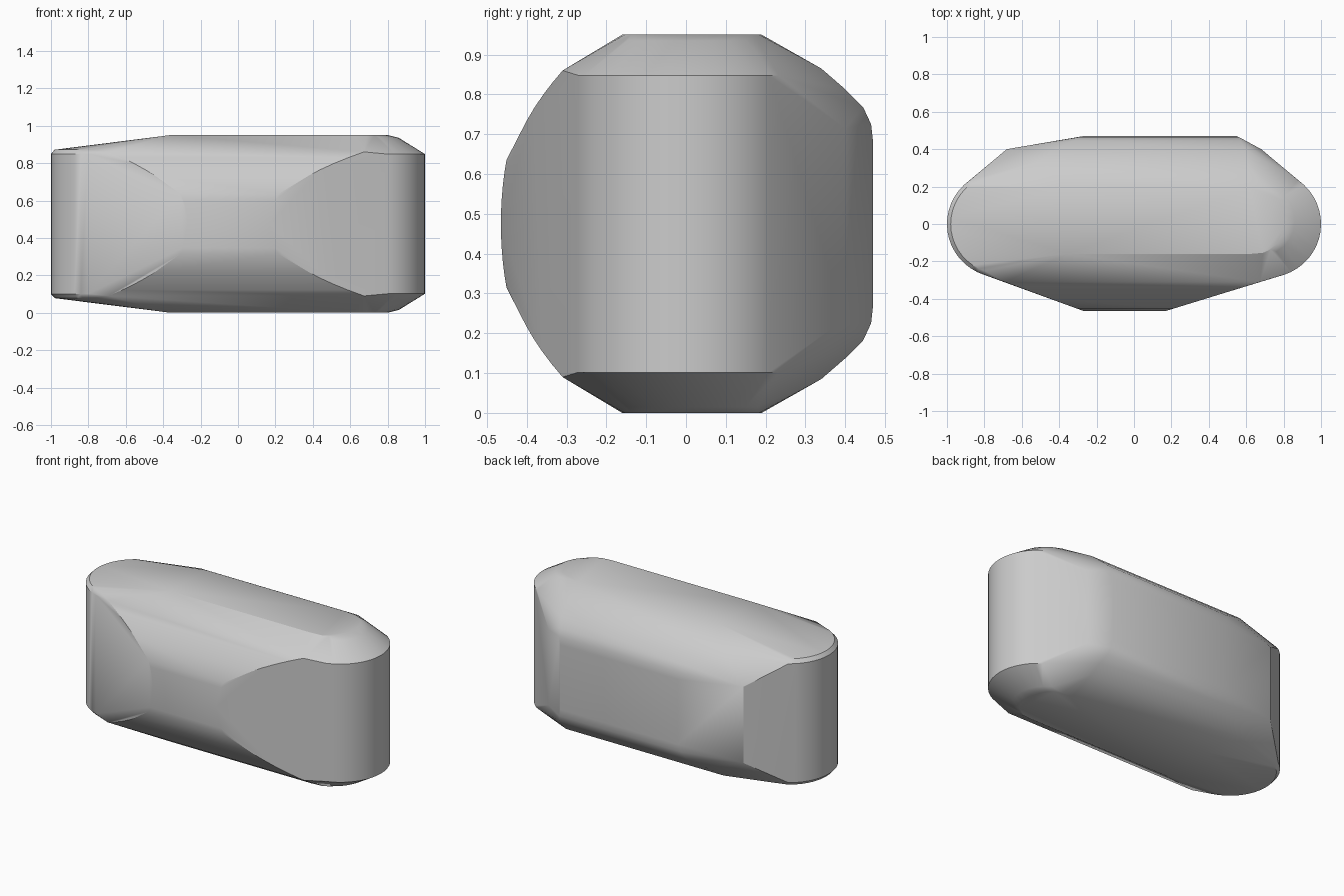
import bpy
import bmesh
from math import sin, cos, radians, pi

cube = bpy.data.objects.get("Cube")
if cube:
    bpy.data.objects.remove(cube, do_unlink=True)

MID = 0.475            # height of the plane of symmetry
points = []


def add(x, y, half):
    """Add a point and its mirror image above and below the middle."""
    points.extend([(x, y, MID + half), (x, y, MID - half)])


def end_arc(side, inset, half, count=16):
    """Rounded end outline at one height."""
    for i in range(count + 1):
        a = radians(-72 + 127 * i / count)
        add(side * (0.715 + (0.285 - inset) * cos(a)),
            (0.285 - inset) * sin(a), half)


# rounded ends
end_arc(1, 0, 0.373)
end_arc(-1, 0, 0.375)
end_arc(-1, 0.02, 0.397)

# flat top and bottom, rounded at one end
for y in (-0.16, 0.19):
    add(-0.36, y, 0.475)
for i in range(13):
    a = -pi / 2 + pi * i / 12
    x, y = 0.62 + 0.18 * cos(a) ** 0.7 if 0 < i < 12 else 0.62, 0.015 + 0.175 * sin(a)
    add(x, y, 0.475)
    add(x + 0.06 * max(cos(a), 0), y * 1.08, 0.46)

# bowed front, narrowing towards its most forward line
for i in range(13):
    t = i / 12
    half = 0.385 * t
    y = -0.465 + 0.155 * (1 - (1 - t * t) ** 0.5) if t < 0.5 else -0.465 + 0.155 * t ** 2.2
    add(-0.27 - (y + 0.465) * 2.72, y, half)
    add(0.17 + (y + 0.465) * 3.25, y, half)

# flat back with softened upper and lower edges
for x_left, x_right, y, half in (
        (-0.27, 0.55, 0.47, 0.205), (-0.29, 0.56, 0.465, 0.25),
        (-0.32, 0.57, 0.445, 0.293), (-0.42, 0.59, 0.40, 0.338),
        (-0.50, 0.60, 0.34, 0.39)):
    add(x_left, y, half)
    add(x_right, y, half)
add(-0.68, 0.40, 0.24)
add(0.68, 0.40, 0.24)

# wrap the outlines in one closed shell
bm = bmesh.new()
for p in points:
    bm.verts.new(p)
bmesh.ops.remove_doubles(bm, verts=bm.verts, dist=0.002)
bmesh.ops.convex_hull(bm, input=bm.verts)
bmesh.ops.delete(bm, geom=[v for v in bm.verts if not v.link_faces], context='VERTS')
bmesh.ops.dissolve_limit(bm, angle_limit=radians(1), verts=bm.verts, edges=bm.edges)
bmesh.ops.recalc_face_normals(bm, faces=bm.faces)

mesh = bpy.data.meshes.new("rounded_block")
bm.to_mesh(mesh)
bm.free()
block = bpy.data.objects.new("rounded_block", mesh)
bpy.context.collection.objects.link(block)

# single grey material
grey = bpy.data.materials.new("plain_grey")
grey.use_nodes = True
colour = (0.6, 0.6, 0.6, 1)
grey.diffuse_color = colour
grey.node_tree.nodes["Principled BSDF"].inputs["Base Color"].default_value = colour
mesh.materials.append(grey)

bpy.context.view_layer.objects.active = block
block.select_set(True)
bpy.ops.object.shade_smooth_by_angle(angle=radians(30))
